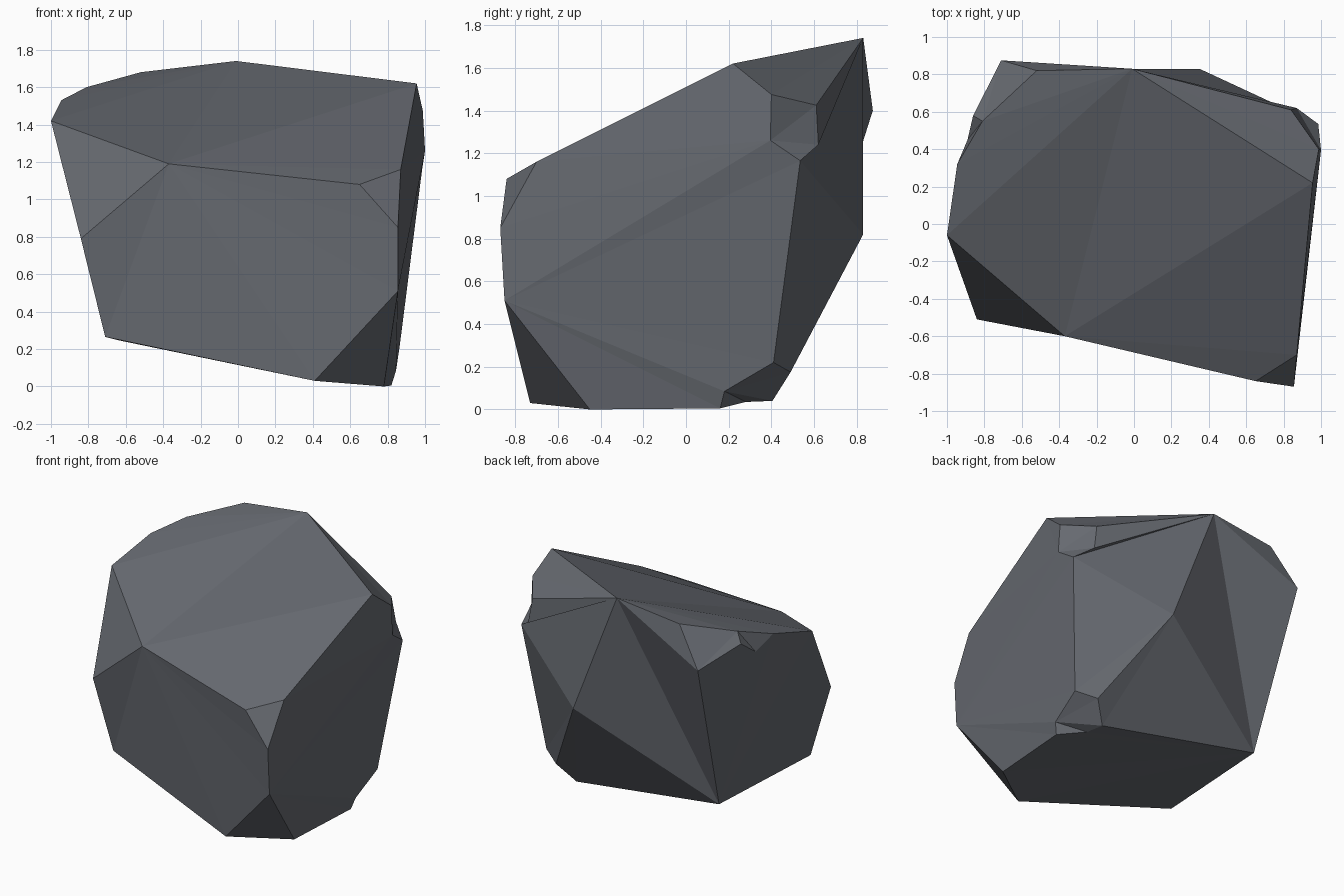
import bpy, bmesh

if "Cube" in bpy.data.objects:
    bpy.data.objects.remove(bpy.data.objects["Cube"])

# Corner points of the boulder, one letter each
P = {
    # sloping top outline
    "A": (-1.0, -.06, 1.42), "B": (-.37, -.60, 1.19), "C": (.65, -.84, 1.08),
    "D": (.87, -.70, 1.16), "E": (.955, .22, 1.62), "F": (-.01, .83, 1.74),
    "G": (-.52, .82, 1.68), "H": (-.81, .55, 1.60), "I": (-.945, .32, 1.53),
    # front and left sides
    "J": (-.84, -.51, .79), "K": (.855, -.87, .85), "L": (.855, -.85, .51),
    "U": (-.71, .875, 1.40), "V": (-.86, .58, 1.53), "W": (-.89, .45, 1.43),
    # base
    "M": (-.71, -.455, .265), "N": (.41, -.73, .03), "O": (.78, -.45, 0),
    "P": (.82, .16, .005), "T": (-.63, .51, .245),
    # back and right ridge
    "S": (.35, .83, .82), "Q": (.985, .535, 1.165), "R": (.865, .41, .22),
    # lower chip
    "p": (.845, .18, .085), "X": (.73, .49, .175), "Y": (.62, .405, .04),
    "Z": (.65, .28, .035),
    # upper chip
    "a": (.84, .61, 1.425), "b": (.87, .62, 1.24),
    "c": (.988, .40, 1.475), "d": (1.0, .395, 1.26),
}

# Each facet group is a fan of triangles around its first corner
FANS = [
    "FGHIABE", "BCDE",              # top
    "BJMNLKC", "ABJ", "CKD", "LNO",  # front
    "LOPpRQd", "dcEDKL",            # right
    "FEca", "dQbac", "pRXYZP",      # back shoulder and the two chips
    "FabQS", "SQRX", "SXYT", "STF", "FTU", "FUG",  # back
    "UGHV", "HVWI", "TMJAIWVU",     # left
    "TYZPONM",                      # base
]

bm = bmesh.new()
verts = {k: bm.verts.new(co) for k, co in P.items()}
for fan in FANS:
    for i in range(1, len(fan) - 1):
        bm.faces.new([verts[k] for k in (fan[0], fan[i], fan[i + 1])])
bmesh.ops.recalc_face_normals(bm, faces=bm.faces[:])

mesh = bpy.data.meshes.new("boulder")
bm.to_mesh(mesh)
bm.free()

# Single dark slate colour, flat faces
stone = bpy.data.materials.new("dark slate grey")
stone.diffuse_color = (.133, .143, .163, 1)
stone.use_nodes = True
stone.node_tree.nodes["Principled BSDF"].inputs["Base Color"].default_value = stone.diffuse_color
mesh.materials.append(stone)
boulder = bpy.data.objects.new("boulder", mesh)
bpy.context.collection.objects.link(boulder)
